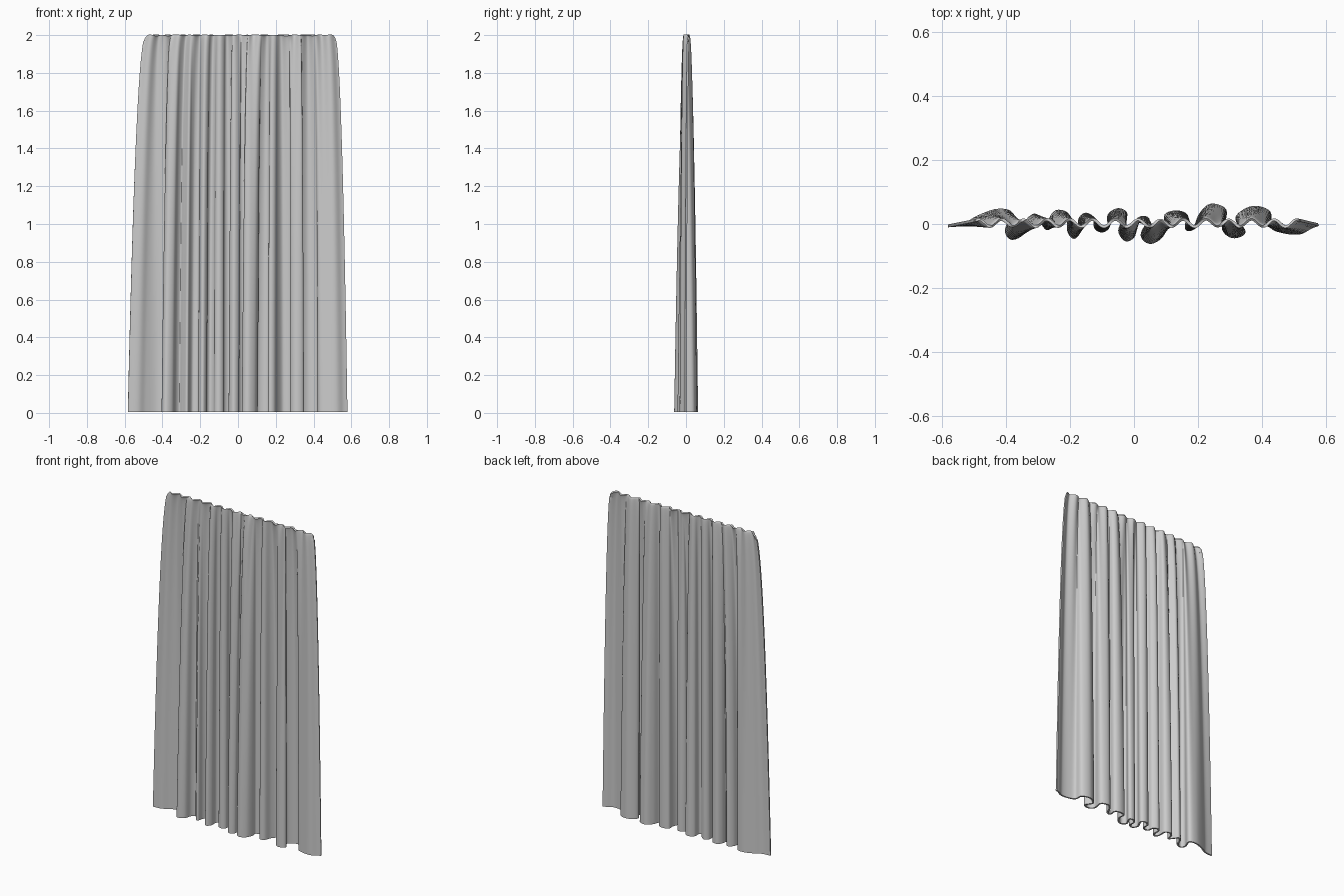
import bpy, bmesh, math
from mathutils import Vector

if "Cube" in bpy.data.objects:
    bpy.data.objects.remove(bpy.data.objects["Cube"])

# Hem outline seen from above: (x, y) through every fold
HEM = [(-.583, -.006), (-.53, 0), (-.49, .022), (-.43, .043), (-.385, .033), (-.40, -.02),
       (-.383, -.045), (-.35, -.03), (-.335, .01), (-.31, .028), (-.29, .005), (-.27, -.015),
       (-.26, .02), (-.24, .04), (-.207, .028), (-.205, -.02), (-.188, -.042), (-.17, -.02),
       (-.17, .015), (-.15, .031), (-.125, .015), (-.12, -.012), (-.10, -.022), (-.08, -.008),
       (-.078, .028), (-.05, .045), (-.025, .03), (-.045, -.02), (-.025, -.05), (0, -.035),
       (0, .0), (.022, .02), (.045, .012), (.025, -.035), (.05, -.058), (.085, -.04),
       (.10, -.005), (.10, .028), (.135, .038), (.165, .025), (.165, -.015), (.19, -.01),
       (.208, .03), (.24, .059), (.285, .043), (.28, -.015), (.31, -.04), (.345, -.025),
       (.322, .02), (.37, .052), (.422, .038), (.43, -.008), (.47, -.025), (.52, -.028),
       (.555, -.01), (.578, -.002)]
ROWS, STEPS, HEIGHT = 48, 7, 2.0
PLEATS, TOP_L, TOP_R = 14, -.485, .51


def spline(pts, steps):
    """Catmull-Rom curve through the points."""
    p = [Vector(q) for q in pts]
    p = [2 * p[0] - p[1]] + p + [2 * p[-1] - p[-2]]
    out = []
    for i in range(1, len(p) - 2):
        a, b, c, d = p[i - 1:i + 3]
        for k in range(steps):
            t = k / steps
            out.append(.5 * (2 * b + (c - a) * t + (2 * a - 5 * b + 4 * c - d) * t * t
                             + (3 * b - a - 3 * c + d) * t ** 3))
    return out + [p[-2]]


# Gathered heading: evenly spaced small pleats, fed by the hem's arc length
hem = spline(HEM, STEPS)
arc = [0.0]
for a, b in zip(hem, hem[1:]):
    arc.append(arc[-1] + (b - a).length)
heading = []
for p, s in zip(hem, arc):
    u = .6 * s / arc[-1] + .4 * (p.x - hem[0].x) / (hem[-1].x - hem[0].x)
    heading.append(Vector((TOP_L + (TOP_R - TOP_L) * u,
                           .003 + .011 * math.cos(2 * math.pi * PLEATS * u))))

# Cloth sheet blended from the heading down to the hem
bm = bmesh.new()
grid = []
for r in range(ROWS + 1):
    d = (r / ROWS) ** 1.8
    w = d ** .45
    row = []
    for h, b in zip(heading, hem):
        q = h.lerp(b, w)
        row.append(bm.verts.new((q.x, q.y, .005 + (HEIGHT - .005) * (1 - d))))
    grid.append(row)
for r0, r1 in zip(grid, grid[1:]):
    for i in range(len(r0) - 1):
        bm.faces.new((r0[i], r1[i], r1[i + 1], r0[i + 1]))
# Rounded upper corners
for row in grid:
    for v in row:
        edge = max(0, .02 - min(v.co.x - TOP_L, TOP_R - v.co.x)) / .02
        if v.co.z > 1.97:
            v.co.z -= .012 * min(edge, 1) ** 2
mesh = bpy.data.meshes.new("curtain")
bm.to_mesh(mesh)
bm.free()
curtain = bpy.data.objects.new("curtain", mesh)
bpy.context.collection.objects.link(curtain)

# Fabric thickness
mod = curtain.modifiers.new("thickness", 'SOLIDIFY')
mod.thickness = .009
mod.offset = 0
bpy.context.view_layer.objects.active = curtain
curtain.select_set(True)
bpy.ops.object.modifier_apply(modifier=mod.name)
bpy.ops.object.shade_smooth_by_angle(angle=math.radians(50))
